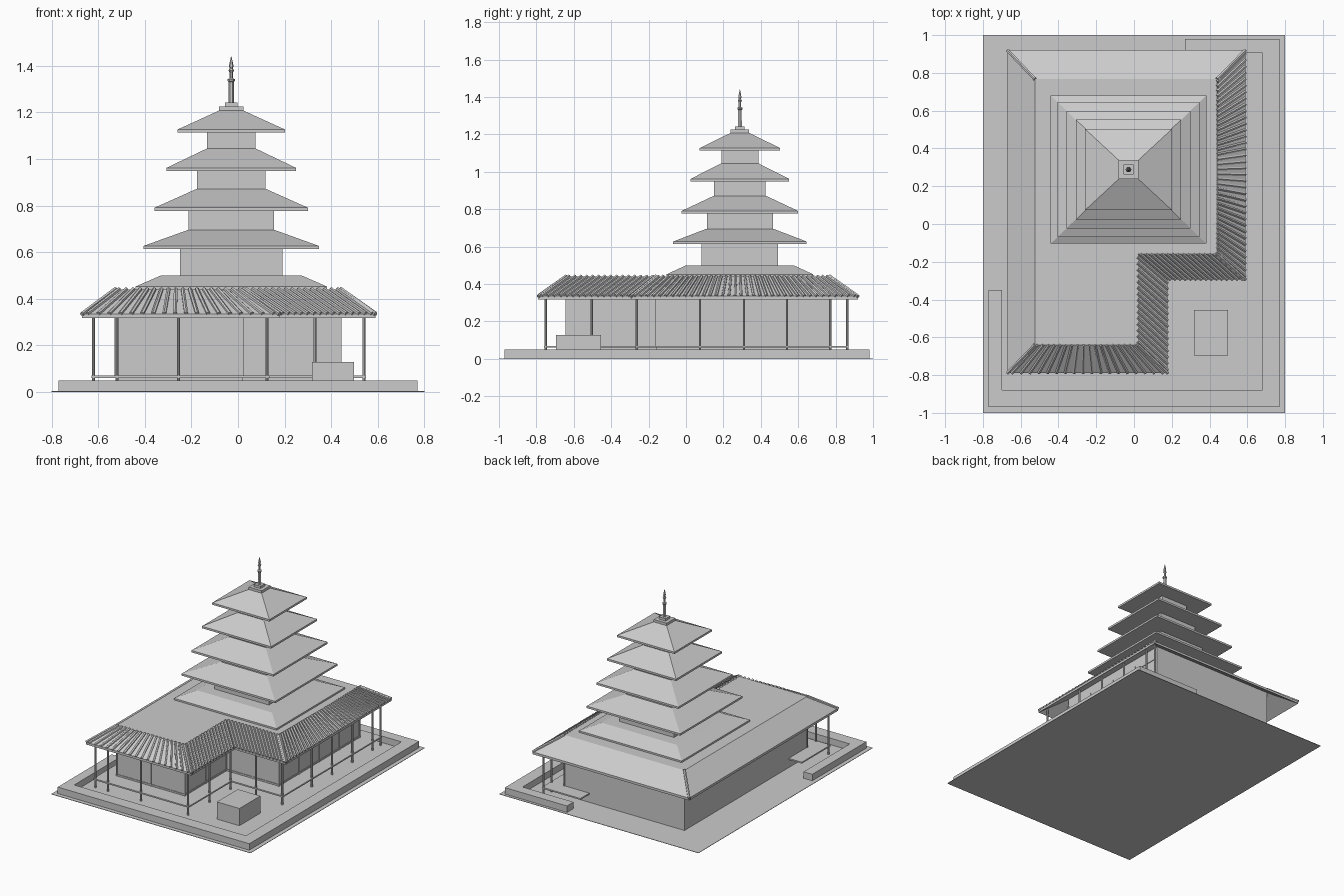
import bpy, bmesh
from math import pi, cos, sin
from mathutils import Vector

if "Cube" in bpy.data.objects:
    bpy.data.objects.remove(bpy.data.objects["Cube"])

stone = bpy.data.materials.new("plain_grey")
stone.diffuse_color = (0.6, 0.6, 0.6, 1)
stone.use_nodes = True
stone.node_tree.nodes["Principled BSDF"].inputs["Base Color"].default_value = stone.diffuse_color


def finish(bm, name):
    bmesh.ops.recalc_face_normals(bm, faces=bm.faces)
    me = bpy.data.meshes.new(name)
    bm.to_mesh(me)
    bm.free()
    me.materials.append(stone)
    ob = bpy.data.objects.new(name, me)
    bpy.context.collection.objects.link(ob)
    return ob


def loft(name, loops, bottom=True, top=True):
    """Skin a list of equal-length point loops, optionally capped."""
    bm = bmesh.new()
    rings = [[bm.verts.new(p) for p in lp] for lp in loops]
    n = len(rings[0])
    for a, b in zip(rings, rings[1:]):
        for i in range(n):
            j = (i + 1) % n
            bm.faces.new((a[i], a[j], b[j], b[i]))
    if bottom:
        bm.faces.new(rings[0][::-1])
    if top:
        bm.faces.new(rings[-1])
    return finish(bm, name)


def flat(pts, z):
    return [(x, y, z) for x, y in pts]


def prism(name, pts, z0, z1):
    return loft(name, [flat(pts, z0), flat(pts, z1)])


def rect(x0, x1, y0, y1):
    return [(x0, y0), (x1, y0), (x1, y1), (x0, y1)]


def box(name, x0, x1, y0, y1, z0, z1):
    return prism(name, rect(x0, x1, y0, y1), z0, z1)


def rods(name, segments, r, sides=6):
    """Many straight rods (p, q) in one object."""
    bm = bmesh.new()
    for p, q in segments:
        p, q = Vector(p), Vector(q)
        rot = (q - p).to_track_quat('Z', 'Y')
        rings = []
        for c in (p, q):
            rings.append([bm.verts.new(c + rot @ Vector((r * cos(2 * pi * (k + .5) / sides),
                          r * sin(2 * pi * (k + .5) / sides), 0))) for k in range(sides)])
        a, b = rings
        for i in range(sides):
            j = (i + 1) % sides
            bm.faces.new((a[i], a[j], b[j], b[i]))
        bm.faces.new(a[::-1])
        bm.faces.new(b)
    return finish(bm, name)


# Ground sheet and low boundary wall, open at the back left
box("ground", -.8, .8, -1, 1, 0, .003)
prism("boundary_wall", [(-.77, -.97), (.77, -.97), (.77, .98), (.27, .98), (.27, .905),
                        (.68, .905), (.68, -.88), (-.70, -.88), (-.70, -.35), (-.77, -.35)], 0, .05)
box("courtyard_block", .317, .498, -.695, -.455, 0, .128)

# Hall: L-shaped plan with a notch in the front right
wall = [(-.525, -.64), (.02, -.64), (.02, -.16), (.44, -.16), (.44, .767), (-.525, .767)]
eave = [(-.67, -.79), (.178, -.79), (.178, -.295), (.59, -.295), (.59, .92), (-.67, .92)]
prism("hall_walls", wall, 0, .43)

# Thin frames on the walls that face the veranda
frames = []
for i, panels in ((0, 2), (1, 2), (2, 2), (3, 4)):
    a, b = Vector(wall[i]), Vector(wall[i + 1])
    for k in range(panels + 1):
        p = a.lerp(b, k / panels)
        frames.append(((p.x, p.y, .07), (p.x, p.y, .36)))
    for z in (.08, .33):
        frames.append(((a.x, a.y, z), (b.x, b.y, z)))
rods("wall_frames", frames, .006, 4)

# Veranda floor wrapping the front, notch and right side
prism("veranda_floor", [(-.63, -.76), (.135, -.76), (.135, -.27), (.55, -.27), (.55, .87), (.24, .87),
                        (.24, .76), (.43, .76), (.43, -.15), (.01, -.15), (.01, -.63), (-.52, -.63),
                        (-.52, -.43), (-.63, -.43)], .06, .07)

# Veranda posts
spots = [(x, -.75) for x in (-.62, -.52, -.255)]
spots += [(.125, y) for y in (-.75, -.505, -.263)] + [(.33, -.263)]
spots += [(.54, y) for y in (-.263, .075, .31, .54, .772, .863)]
rods("veranda_posts", [((x, y, 0), (x, y, .345)) for x, y in spots], .007, 8)

# Hall roof: sloped soffit, fascia, slope and flat deck
loft("hall_roof", [flat(wall, .415), flat(eave, .318), flat(eave, .335), flat(wall, .44)], bottom=False)

# Tile ribs fanning between the ridge edge and the eave edge
ribs = []
for i, n in ((0, 18), (1, 15), (2, 15), (3, 36)):
    a, b = Vector(wall[i]), Vector(wall[i + 1])
    c, d = Vector(eave[i]), Vector(eave[i + 1])
    for k in range(n):
        t = (k + .5) / n
        p, q = a.lerp(b, t), c.lerp(d, t)
        ribs.append(((p.x, p.y, .442), (q.x, q.y, .336)))
rods("roof_tile_ribs", ribs, .009)
rods("roof_hip_ridges", [((*wall[i], .442), (*eave[i], .334)) for i in (0, 1, 3, 4, 5)], .010)

# Tower
CX, CY = -.029, .288


def ring(hx, hy, z):
    return flat(rect(CX - hx, CX + hx, CY - hy, CY + hy), z)


loft("tower_skirt_roof", [ring(.412, .392, .438), ring(.412, .392, .452), ring(.302, .288, .50)])

# Each storey: body half sizes, body base, eave half sizes, eave z, top half sizes, top z
storeys = [
    (.219, .205, .49, .376, .357, .613, .187, .180, .695),
    (.183, .177, .69, .329, .311, .777, .148, .139, .872),
    (.148, .137, .865, .278, .264, .948, .105, .100, 1.045),
    (.105, .099, 1.04, .230, .215, 1.113, .052, .050, 1.208),
]
for n, (bx, by, bz, ex, ey, ez, tx, ty, tz) in enumerate(storeys, 1):
    loft(f"tower_body_{n}", [ring(bx, by, bz), ring(bx, by, ez + .005)])
    loft(f"tower_roof_{n}", [ring(ex, ey, ez), ring(ex, ey, ez + .014), ring(tx, ty, tz)])

# Finial base and spire
loft("finial_base", [ring(.052, .05, 1.2), ring(.052, .05, 1.226)])
loft("finial_plinth", [ring(.027, .026, 1.226), ring(.027, .026, 1.243)])
profile = [(.012, 1.24), (.011, 1.33), (.016, 1.335), (.016, 1.342), (.007, 1.347), (.007, 1.372),
           (.013, 1.38), (.007, 1.388), (.010, 1.40), (.001, 1.44)]
loft("spire", [[(CX + r * cos(k * pi / 3), CY + r * sin(k * pi / 3), z) for k in range(6)]
               for r, z in profile])
